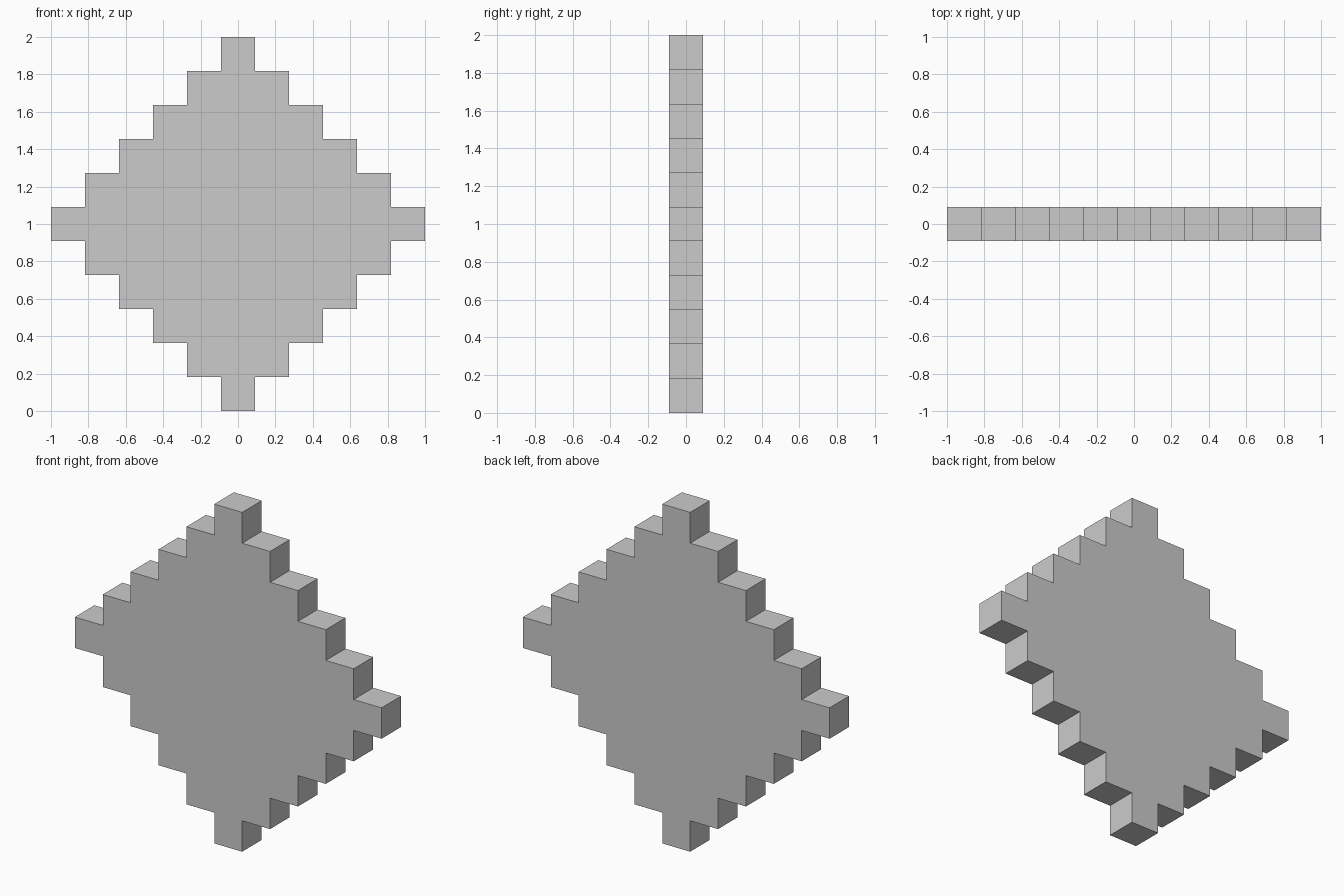
import bpy, bmesh

if "Cube" in bpy.data.objects:
    bpy.data.objects.remove(bpy.data.objects["Cube"])

N = 5                  # steps per side of the diamond
S = 2 / (2 * N + 1)    # edge of one square cell


def stepped_outline():
    # one staircase quarter, then turned a quarter turn four times
    quarter = []
    for k in range(N + 1):
        quarter.append((k + 0.5, N + 0.5 - k))
        if k < N:
            quarter.append((k + 0.5, N - 0.5 - k))
    points = []
    for _ in range(4):
        points += quarter
        quarter = [(z, -x) for x, z in quarter]
    return points


# stepped diamond plate, one cell thick
bm = bmesh.new()
front = bm.faces.new([bm.verts.new((x * S, -S / 2, z * S + 1))
                      for x, z in stepped_outline()])
ext = bmesh.ops.extrude_face_region(bm, geom=[front], use_keep_orig=True)
back = [v for v in ext["geom"] if isinstance(v, bmesh.types.BMVert)]
bmesh.ops.translate(bm, verts=back, vec=(0, S, 0))
bmesh.ops.recalc_face_normals(bm, faces=bm.faces)

mesh = bpy.data.meshes.new("stepped_diamond")
bm.to_mesh(mesh)
bm.free()
bpy.context.collection.objects.link(bpy.data.objects.new("stepped_diamond", mesh))
